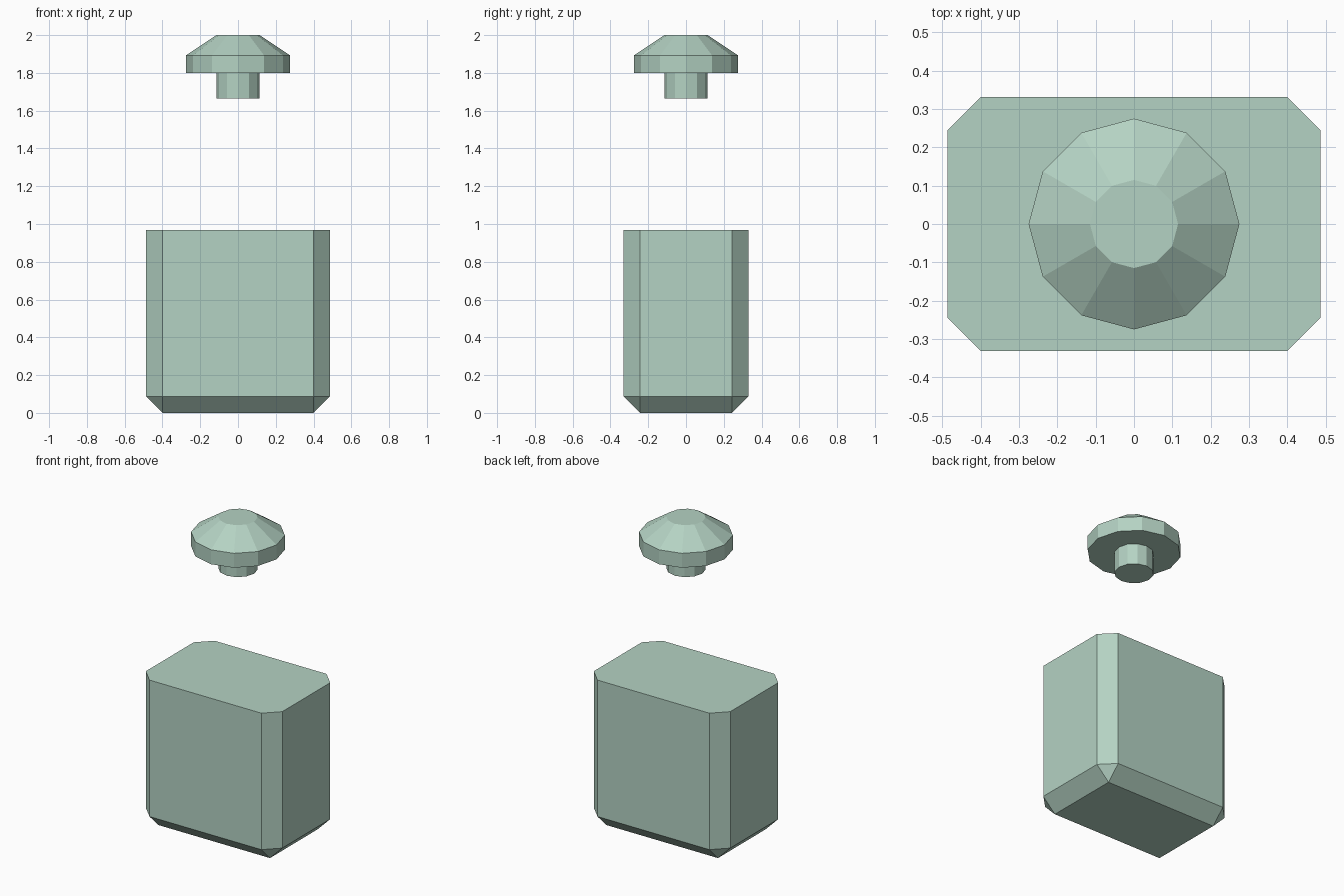
import bpy, bmesh, math

if "Cube" in bpy.data.objects:
    bpy.data.objects.remove(bpy.data.objects["Cube"])

glass = bpy.data.materials.new("pale_green")
glass.diffuse_color = (0.456, 0.645, 0.546, 1.0)
glass.use_nodes = True
glass.node_tree.nodes["Principled BSDF"].inputs["Base Color"].default_value = glass.diffuse_color


def finish(name, bm):
    bmesh.ops.recalc_face_normals(bm, faces=bm.faces[:])
    mesh = bpy.data.meshes.new(name)
    bm.to_mesh(mesh)
    bm.free()
    mesh.materials.append(glass)
    obj = bpy.data.objects.new(name, mesh)
    bpy.context.collection.objects.link(obj)
    return obj


# Bottle body: box with chamfered upright and bottom edges, sharp top rim
W, D, H, CHAMFER = 0.974, 0.664, 0.968, 0.088
bm = bmesh.new()
bmesh.ops.create_cube(bm, size=1.0)
for v in bm.verts:
    v.co = (v.co.x * W, v.co.y * D, (v.co.z + 0.5) * H)
edges = [e for e in bm.edges if min(v.co.z for v in e.verts) < 0.01]
bmesh.ops.bevel(bm, geom=edges, offset=CHAMFER, offset_type='OFFSET',
                segments=1, profile=0.5, affect='EDGES')
finish("bottle_body", bm)

# Floating stopper: twelve-sided lathe of stem, rim and sloped top
SIDES = 12
profile = [(0.115, 1.665), (0.115, 1.80), (0.275, 1.80),
           (0.275, 1.893), (0.115, 2.0)]
bm = bmesh.new()
rings = [[bm.verts.new((r * math.cos(i * math.tau / SIDES),
                        r * math.sin(i * math.tau / SIDES), z))
          for i in range(SIDES)] for r, z in profile]
for low, high in zip(rings, rings[1:]):
    for i in range(SIDES):
        j = (i + 1) % SIDES
        bm.faces.new((low[i], low[j], high[j], high[i]))
bm.faces.new(rings[0][::-1])
bm.faces.new(rings[-1])
finish("stopper", bm)
